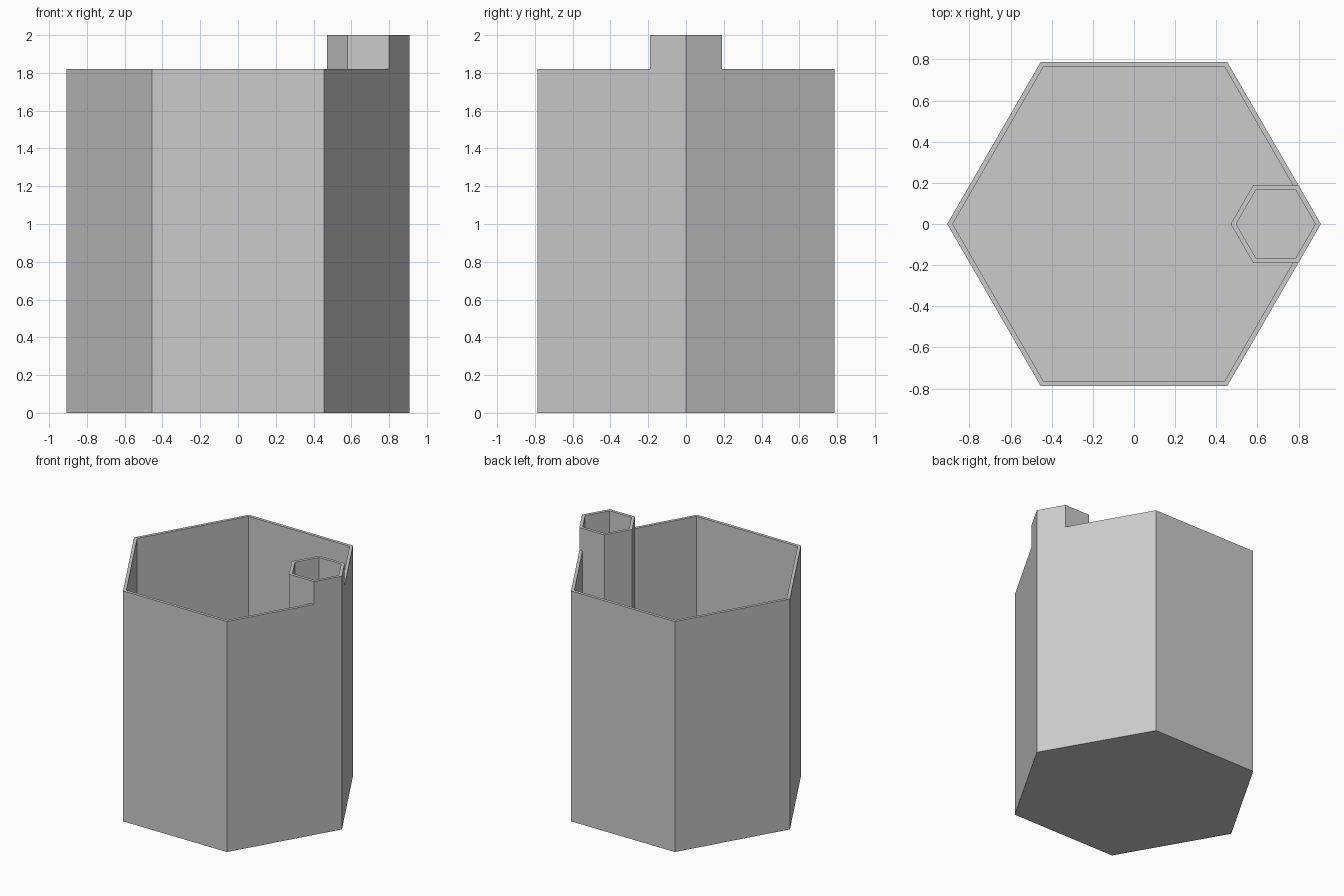
import bpy
import bmesh
from math import cos, sin, radians, sqrt

cube = bpy.data.objects.get("Cube")
if cube:
    bpy.data.objects.remove(cube, do_unlink=True)

RADIUS, TUBE_RADIUS, WALL = 0.908, 0.219, 0.027
HEIGHT, TUBE_HEIGHT, FLOOR = 1.82, 2.0, 0.023
TUBE_X = RADIUS - TUBE_RADIUS


def hexagon(radius, x=0.0):
    return [(x + radius * cos(radians(60 * i)), radius * sin(radians(60 * i)))
            for i in range(6)]


outer, inner = hexagon(RADIUS), hexagon(RADIUS - WALL)
tube, bore = hexagon(TUBE_RADIUS, TUBE_X), hexagon(TUBE_RADIUS - WALL, TUBE_X)

# Where the tube sides meet the inside of the main wall
side = tube[1][1]
join_x = RADIUS - WALL - side / sqrt(3)
join_l, join_r = (join_x, side), (join_x, -side)

bm = bmesh.new()


def face(*points):
    bm.faces.new([bm.verts.new((p[0], p[1], z)) for p, z in points])


def flat(loop, z):
    face(*[(p, z) for p in loop])


def walls(path, low, high):
    for a, b in zip(path, path[1:]):
        face((a, low), (b, low), (b, high), (a, high))


# Base and outside walls; the two beside the tube step up to its top
flat(outer[::-1], 0)
walls(outer[1:], 0, HEIGHT)
for corner, step in ((outer[1], tube[1]), (outer[5], tube[5])):
    loop = [(outer[0], 0), (corner, 0), (corner, HEIGHT),
            (step, HEIGHT), (step, TUBE_HEIGHT), (outer[0], TUBE_HEIGHT)]
    face(*(loop if corner == outer[1] else loop[::-1]))

# Main rim, cavity walls and floor
rim_out = [tube[1]] + outer[1:] + [tube[5]]
rim_in = [join_l] + inner[1:] + [join_r]
for i in range(len(rim_out) - 1):
    flat([rim_out[i], rim_out[i + 1], rim_in[i + 1], rim_in[i]], HEIGHT)
walls(rim_in[::-1], FLOOR, HEIGHT)
flat(rim_in + tube[4:1:-1], FLOOR)

# Tube sides inside the cavity
walls(tube[2:5], FLOOR, TUBE_HEIGHT)
for join, step, end in ((join_l, tube[1], tube[2]), (join_r, tube[5], tube[4])):
    loop = [(join, FLOOR), (end, FLOOR), (end, TUBE_HEIGHT),
            (step, TUBE_HEIGHT), (step, HEIGHT), (join, HEIGHT)]
    face(*(loop if join == join_l else loop[::-1]))

# Tube rim, bore and bore floor
for i in range(6):
    j = (i + 1) % 6
    flat([tube[i], tube[j], bore[j], bore[i]], TUBE_HEIGHT)
walls((bore + bore[:1])[::-1], FLOOR, TUBE_HEIGHT)
flat(bore, FLOOR)

bmesh.ops.remove_doubles(bm, verts=bm.verts[:], dist=0.0001)
bmesh.ops.recalc_face_normals(bm, faces=bm.faces[:])

mesh = bpy.data.meshes.new("hexagonal_holder")
bm.to_mesh(mesh)
bm.free()

# Plain grey
grey = bpy.data.materials.new("light grey")
grey.use_nodes = True
colour = (0.6, 0.6, 0.6, 1)
grey.diffuse_color = colour
grey.node_tree.nodes["Principled BSDF"].inputs["Base Color"].default_value = colour
mesh.materials.append(grey)

holder = bpy.data.objects.new("hexagonal_holder", mesh)
bpy.context.collection.objects.link(holder)
